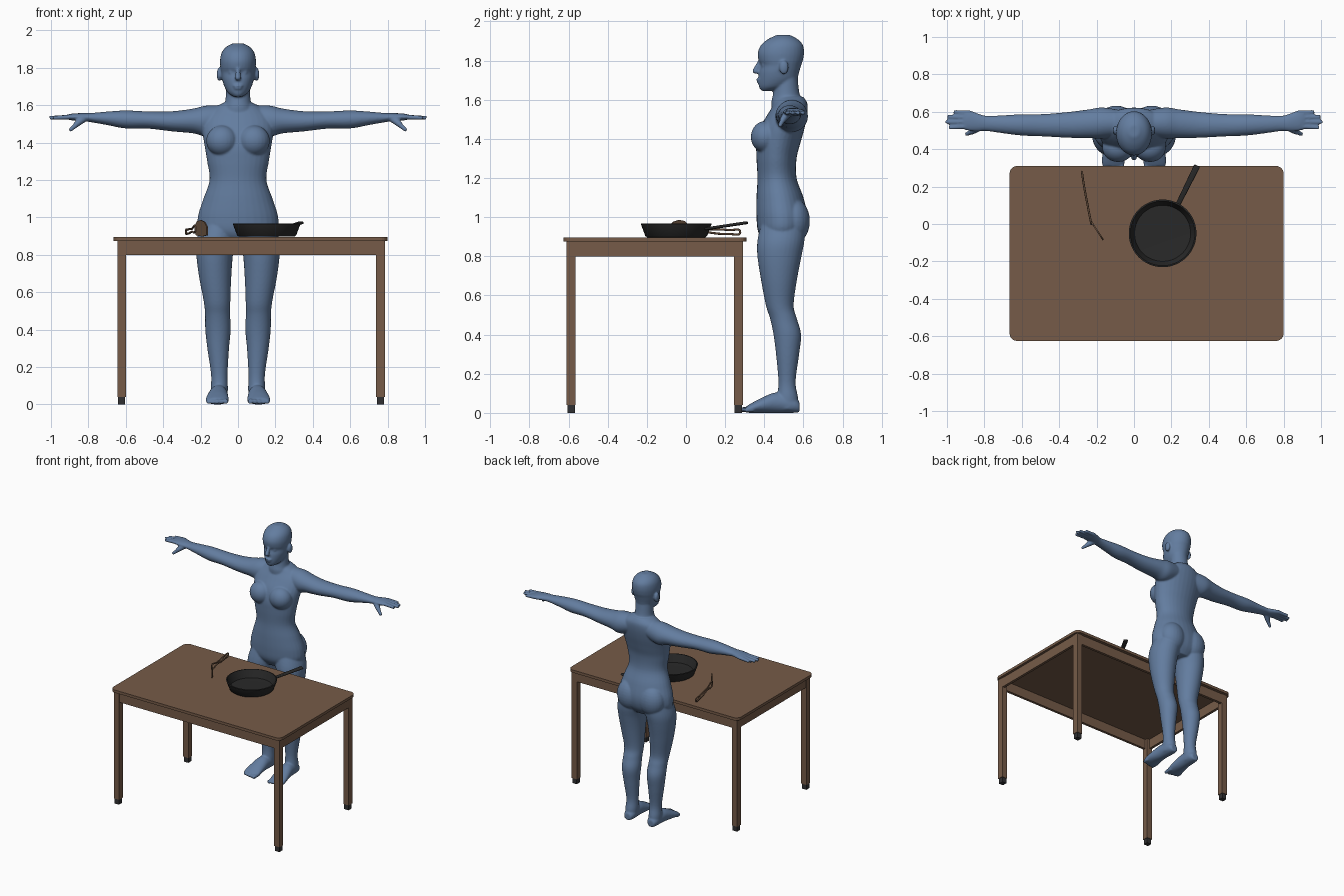
import bpy, bmesh, math
from mathutils import Matrix, Vector

default = bpy.data.objects.get("Cube")
if default:
    bpy.data.objects.remove(default, do_unlink=True)


def material(name, colour):
    mat = bpy.data.materials.new(name)
    mat.use_nodes = True
    mat.diffuse_color = (*colour, 1)
    mat.node_tree.nodes["Principled BSDF"].inputs["Base Color"].default_value = (*colour, 1)
    return mat


BLUE = material("blue_skin", (.125, .205, .35))
WOOD = material("table_wood", (.18, .105, .065))
TOOL_WOOD = material("utensil_wood", (.13, .075, .045))
IRON = material("black_iron", (.022, .022, .022))
RUBBER = material("dark_rubber", (.03, .03, .032))


def finish(name, bm, mat, smooth=False):
    bmesh.ops.recalc_face_normals(bm, faces=bm.faces[:])
    mesh = bpy.data.meshes.new(name)
    bm.to_mesh(mesh)
    bm.free()
    obj = bpy.data.objects.new(name, mesh)
    bpy.context.collection.objects.link(obj)
    mesh.materials.append(mat)
    if smooth:
        bpy.ops.object.select_all(action="DESELECT")
        obj.select_set(True)
        bpy.context.view_layer.objects.active = obj
        bpy.ops.object.shade_smooth_by_angle(angle=math.radians(35))
    return obj


def box(name, low, high, mat, corner=0):
    low, high = Vector(low), Vector(high)
    bm = bmesh.new()
    bmesh.ops.create_cube(bm, size=1, matrix=Matrix.Translation((low + high) / 2)
                          @ Matrix.Diagonal((*(high - low), 1)))
    if corner:  # round the upright corners only
        upright_edges = [e for e in bm.edges
                         if (e.verts[0].co - e.verts[1].co).xy.length < .001]
        bmesh.ops.bevel(bm, geom=upright_edges, offset=corner, segments=6,
                        profile=.5, affect="EDGES")
    return finish(name, bm, mat)


# Shapes that get fused into one skin
def smooth_stations(stations, steps=5):
    """Catmull-Rom interpolation through the cross-sections."""
    result = []
    last = len(stations) - 1
    for i in range(last):
        a, b = stations[max(i - 1, 0)], stations[i]
        c, d = stations[i + 1], stations[min(i + 2, last)]
        for s in range(steps):
            t = s / steps
            result.append([q + t * (r - p) / 2 + t * t * (2 * p - 5 * q + 4 * r - s4) / 2
                           + t ** 3 * (3 * q - p - 3 * r + s4) / 2
                           for p, q, r, s4 in zip(a, b, c, d)])
    return result + [stations[-1]]


def loft(bm, axis, stations, side=1, sides=32):
    """Stations: position on the axis, two centre values, two radii."""
    rings = []
    for pos, u, v, ru, rv in smooth_stations(stations):
        ring = []
        for k in range(sides):
            angle = math.tau * k / sides
            pu, pv = u + ru * math.cos(angle), v + rv * math.sin(angle)
            x, y, z = {"X": (pos, pu, pv), "Y": (pu, pos, pv), "Z": (pu, pv, pos)}[axis]
            ring.append(bm.verts.new((x * side, y, z)))
        rings.append(ring)
    for lower, upper in zip(rings, rings[1:]):
        for k in range(sides):
            n = (k + 1) % sides
            bm.faces.new((lower[k], lower[n], upper[n], upper[k]))
    bm.faces.new(rings[0][::-1])
    bm.faces.new(rings[-1])


def upright(z, x, front, back, half_width):
    return (z, x, (front + back) / 2, half_width, (back - front) / 2)


def blob(bm, centre, radii):
    bmesh.ops.create_uvsphere(bm, u_segments=24, v_segments=16, radius=1,
                              matrix=Matrix.Translation(centre) @ Matrix.Diagonal((*radii, 1)))


def rod(bm, start, end, r_start, r_end):
    start, end = Vector(start), Vector(end)
    turn = (end - start).to_track_quat("Z", "Y").to_matrix().to_4x4()
    bmesh.ops.create_cone(bm, cap_ends=True, segments=14, radius1=r_start, radius2=r_end,
                          depth=(end - start).length,
                          matrix=Matrix.Translation((start + end) / 2) @ turn)


skin = bmesh.new()

# Torso, neck and head: height, front, back, half width
TORSO = [(.86, .41, .57, .11), (.92, .37, .61, .205), (1, .36, .622, .215),
         (1.1, .36, .6, .185), (1.2, .365, .565, .152), (1.3, .36, .565, .165),
         (1.38, .36, .585, .178), (1.46, .38, .607, .19), (1.53, .42, .62, .185),
         (1.58, .45, .62, .14), (1.615, .46, .6, .075)]
NECK = [(1.54, .44, .61, .1), (1.59, .437, .6, .08), (1.63, .445, .58, .067), (1.72, .46, .57, .063)]
HEAD = [(1.645, .385, .44, .022), (1.665, .373, .52, .052), (1.7, .37, .565, .073),
        (1.74, .373, .578, .085), (1.775, .381, .588, .09), (1.8, .371, .597, .094),
        (1.84, .367, .603, .096), (1.88, .384, .597, .088), (1.91, .42, .57, .066),
        (1.931, .465, .53, .028)]
for part in (TORSO, NECK, HEAD):
    loft(skin, "Z", [upright(z, 0, f, b, w) for z, f, b, w in part])

# Nose and lips
rod(skin, (0, .382, 1.805), (0, .354, 1.745), .009, .016)
blob(skin, (0, .36, 1.745), (.017, .021, .013))
blob(skin, (0, .372, 1.704), (.027, .013, .007))
blob(skin, (0, .374, 1.69), (.023, .013, .007))

LEG = [(.97, .1, .385, .61, .095), (.88, .117, .365, .605, .105), (.8, .125, .365, .59, .098),
       (.68, .122, .383, .567, .086), (.55, .112, .408, .55, .071), (.48, .109, .43, .567, .067),
       (.4, .107, .447, .588, .068), (.3, .106, .46, .578, .058), (.16, .1, .472, .56, .044),
       (.08, .1, .465, .572, .046), (.02, .102, .46, .575, .042)]
FOOT = [(.58, .1, .03, .028, .027), (.545, .1, .042, .043, .042), (.46, .104, .052, .049, .052),
        (.385, .109, .038, .058, .038), (.335, .111, .025, .062, .025), (.31, .111, .018, .056, .017)]
ARM = [(.08, .54, 1.53, .07, .07), (.17, .54, 1.516, .083, .082), (.24, .536, 1.516, .077, .066),
       (.35, .53, 1.514, .069, .054), (.48, .528, 1.521, .06, .046), (.6, .53, 1.524, .057, .048),
       (.7, .533, 1.53, .048, .036), (.79, .538, 1.534, .041, .024), (.83, .543, 1.536, .047, .022),
       (.88, .553, 1.537, .055, .019), (.91, .556, 1.537, .051, .014)]
FINGERS = [(.515, .99), (.545, 1.008), (.573, .997), (.6, .965)]

for side in (1, -1):
    loft(skin, "Z", [upright(*s) for s in LEG], side)
    loft(skin, "Y", FOOT, side)
    loft(skin, "X", ARM, side)
    # Toes, the inner one largest
    for i in range(5):
        x, size = side * (.066 + .023 * i), .016 - .001 * i
        rod(skin, (x, .345, size + .004), (x, .281 + .005 * i, size), size, size * .8)
    # Fingers and thumb
    for y, tip in FINGERS:
        rod(skin, (side * .87, .5535 + (y - .5535) * .8, 1.538), (side * tip, y, 1.533), .0145, .0105)
    rod(skin, (side * .825, .52, 1.53), (side * .868, .492, 1.495), .022, .016)
    rod(skin, (side * .86, .497, 1.5), (side * .9, .478, 1.465), .015, .0105)
    # Bust, seat, ears and eyes
    blob(skin, (side * .085, .408, 1.41), (.085, .077, .082))
    blob(skin, (side * .095, .55, .98), (.1, .083, .115))
    blob(skin, (side * .1, .5, 1.765), (.014, .024, .036))
    blob(skin, (side * .034, .4, 1.776), (.018, .014, .012))

person = finish("person", skin, BLUE)
fuse = person.modifiers.new("fuse", "REMESH")
fuse.mode = "VOXEL"
fuse.voxel_size = .006
fuse.use_smooth_shade = True
relax = person.modifiers.new("relax", "SMOOTH")
relax.factor = .5
relax.iterations = 5

# Table
LEFT, RIGHT, FRONT, BACK = .785, -.645, -.61, .29
LEG_WIDTH, RAIL = .046, .02
box("table_top", (-.665, -.625, .875), (.8, .31, .896), WOOD, corner=.04)
for x_name, x in (("left", LEFT - LEG_WIDTH), ("right", RIGHT)):
    for y_name, y in (("front", FRONT), ("back", BACK - LEG_WIDTH)):
        name = y_name + "_" + x_name
        box(name + "_leg", (x, y, .04), (x + LEG_WIDTH, y + LEG_WIDTH, .875), WOOD)
        box(name + "_foot", (x + .004, y + .004, 0),
            (x + LEG_WIDTH - .004, y + LEG_WIDTH - .004, .04), RUBBER)
for name, y in (("front_rail", FRONT + .004), ("back_rail", BACK - RAIL - .004)):
    box(name, (RIGHT + LEG_WIDTH, y, .8), (LEFT - LEG_WIDTH, y + RAIL, .875), WOOD)
for name, x in (("left_rail", LEFT - RAIL - .004), ("right_rail", RIGHT + .004)):
    box(name, (x, FRONT + LEG_WIDTH, .8), (x + RAIL, BACK - LEG_WIDTH, .875), WOOD)

# Frying pan: a spun profile
pan = bmesh.new()
PROFILE = [(0, .897), (.148, .897), (.158, .904), (.181, .966), (.173, .968), (.15, .91), (0, .906)]
verts = [pan.verts.new((r, 0, z)) for r, z in PROFILE]
edges = [pan.edges.new(pair) for pair in zip(verts, verts[1:])]
bmesh.ops.spin(pan, geom=verts + edges, cent=(0, 0, 0), axis=(0, 0, 1),
               angle=math.tau, steps=48, use_duplicate=False)
bmesh.ops.remove_doubles(pan, verts=pan.verts[:], dist=.0005)
bmesh.ops.translate(pan, verts=pan.verts[:], vec=(.153, -.05, 0))
finish("pan", pan, IRON, smooth=True)

# Pan handle
start, end = Vector((.233, .1, .94)), Vector((.338, .312, .972))
grip = bmesh.new()
bmesh.ops.create_cube(grip, size=1, matrix=Matrix.Translation((start + end) / 2)
                      @ (end - start).to_track_quat("Y", "Z").to_matrix().to_4x4()
                      @ Matrix.Diagonal((.034, (end - start).length, .014, 1)))
for v in grip.verts:  # narrower where it meets the pan
    if v.co.y < .15:
        v.co.x += (.233 - v.co.x) * .3
bmesh.ops.bevel(grip, geom=grip.edges[:], offset=.006, segments=3, profile=.5, affect="EDGES")
finish("pan_handle", grip, IRON, smooth=True)

# Turner blade standing on its edge: rounded outline pushed to a thin plate
blade = bmesh.new()
near, far = Vector((-.232, .01, 0)), Vector((-.168, -.088, 0))
outline = [(0, .925), (.1, .905), (.6, .898), (1, .905), (1, .95), (.8, .976),
           (.5, .986), (.2, .98), (0, .955)]
face = blade.faces.new([blade.verts.new(near.lerp(far, t) + Vector((0, 0, z))) for t, z in outline])
pushed = bmesh.ops.extrude_face_region(blade, geom=[face])["geom"]
bmesh.ops.translate(blade, verts=[g for g in pushed if isinstance(g, bmesh.types.BMVert)],
                    vec=(.007, .005, 0))
finish("turner_blade", blade, TOOL_WOOD)

# Turner handle: a long loop
curve = bpy.data.curves.new("turner_handle", "CURVE")
curve.dimensions = "3D"
curve.bevel_depth = .0055
curve.bevel_resolution = 2
path = [(-.228, 0, .94), (-.248, .1, .938), (-.27, .22, .934), (-.278, .277, .924),
        (-.27, .22, .914), (-.248, .1, .924)]
spline = curve.splines.new("BEZIER")
spline.bezier_points.add(len(path) - 1)
for point, co in zip(spline.bezier_points, path):
    point.co = co
    point.handle_left_type = point.handle_right_type = "AUTO"
spline.use_cyclic_u = True
curve.materials.append(TOOL_WOOD)
bpy.context.collection.objects.link(bpy.data.objects.new("turner_handle", curve))
